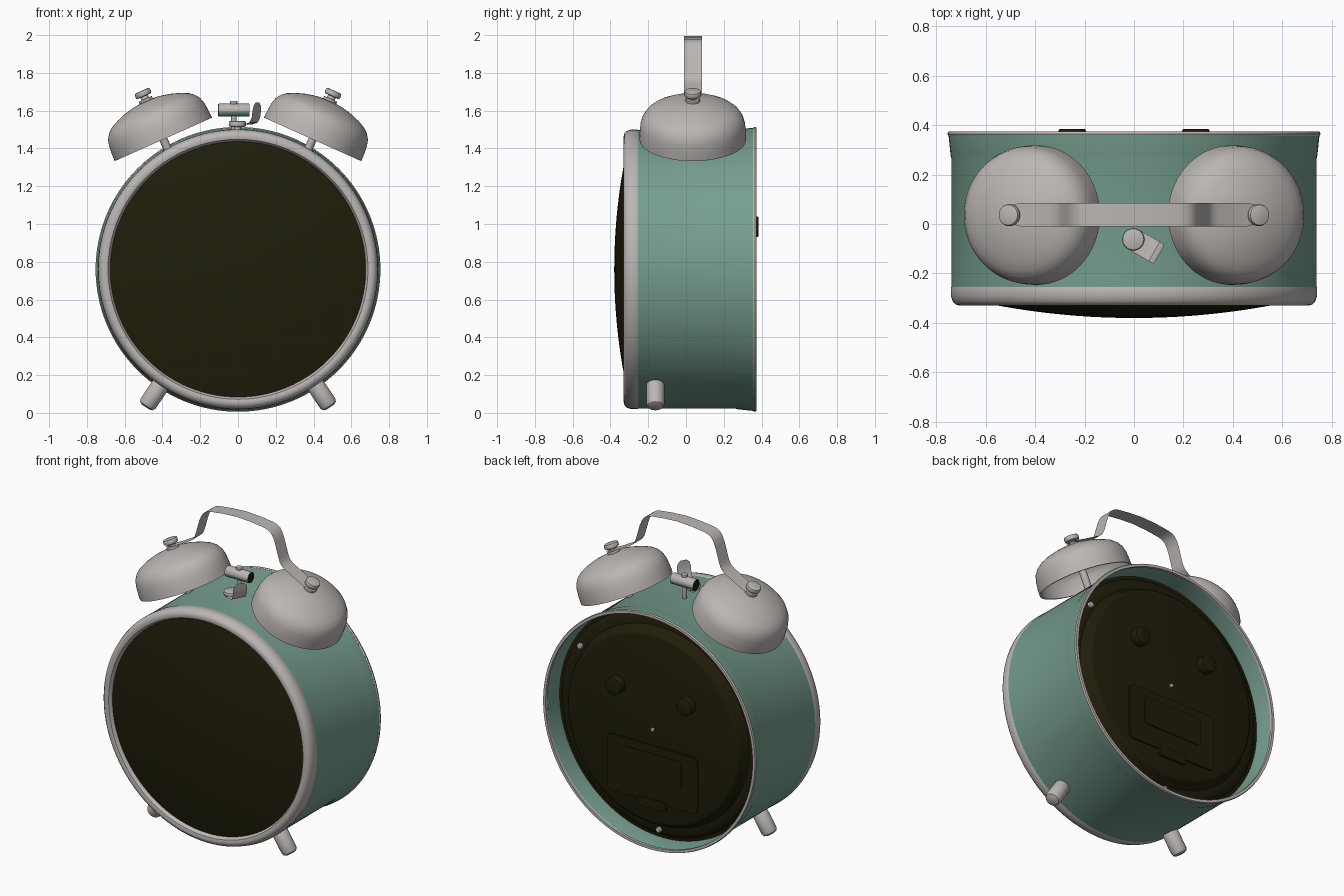
import bpy, bmesh, math
from mathutils import Matrix

if "Cube" in bpy.data.objects:
    bpy.data.objects.remove(bpy.data.objects["Cube"])


def material(name, col):
    m = bpy.data.materials.new(name)
    m.diffuse_color = (*col, 1)
    m.use_nodes = True
    m.node_tree.nodes["Principled BSDF"].inputs["Base Color"].default_value = m.diffuse_color
    return m


SILVER = material("brushed_silver", (0.50, 0.47, 0.45))
TEAL = material("teal_enamel", (0.18, 0.34, 0.27))
DARK = material("dark_brown", (0.014, 0.012, 0.003))
CZ = 0.76                                       # height of the case axis
Y_AXIS = Matrix.Translation((0, 0, CZ)) @ Matrix.Rotation(-math.pi / 2, 4, 'X')


def finish(bm, name, mat, matrix=Matrix(), angle=35):
    bmesh.ops.remove_doubles(bm, verts=bm.verts, dist=1e-5)
    bmesh.ops.recalc_face_normals(bm, faces=bm.faces)
    me = bpy.data.meshes.new(name)
    bm.to_mesh(me)
    bm.free()
    me.transform(matrix)
    me.materials.append(mat)
    for p in me.polygons:
        p.use_smooth = True
    me.set_sharp_from_angle(angle=math.radians(angle))
    ob = bpy.data.objects.new(name, me)
    bpy.context.collection.objects.link(ob)
    return ob


def lathe(name, profile, mat, matrix=Matrix(), n=96, closed=False):
    """Revolve (radius, height) points around local z."""
    bm = bmesh.new()
    rings = [[bm.verts.new((r * math.cos(2 * math.pi * i / n),
                            r * math.sin(2 * math.pi * i / n), h))
              for i in range(n)] for r, h in profile]
    pairs = list(zip(rings, rings[1:])) + ([(rings[-1], rings[0])] if closed else [])
    for a, b in pairs:
        for i in range(n):
            j = (i + 1) % n
            bm.faces.new((a[i], a[j], b[j], b[i]))
    bmesh.ops.dissolve_degenerate(bm, edges=bm.edges, dist=1e-6)
    return finish(bm, name, mat, matrix)


def rod(name, r, h0, h1, mat, matrix=Matrix(), bev=0.006, n=32):
    """Cylinder along local z with rounded rims."""
    return lathe(name, [(0, h0), (r - bev, h0), (r - bev * .3, h0 + bev * .3), (r, h0 + bev),
                        (r, h1 - bev), (r - bev * .3, h1 - bev * .3), (r - bev, h1), (0, h1)],
                 mat, matrix, n)


def band(name, path, widths, thick, mat, matrix=Matrix()):
    """Flat metal strip following an x/z path, with its width along y."""
    bm = bmesh.new()
    rows = [[bm.verts.new((x, s * w / 2, z)) for s in (-1, 1)]
            for (x, z), w in zip(path, widths)]
    for a, b in zip(rows, rows[1:]):
        bm.faces.new((a[0], a[1], b[1], b[0]))
    bmesh.ops.solidify(bm, geom=bm.faces[:], thickness=thick)
    return finish(bm, name, mat, matrix)


def plate(name, x, z, y, w, h, d, mat, corner=0.02):
    """Thin panel with rounded corners on the back."""
    bm = bmesh.new()
    bmesh.ops.create_cube(bm, size=1, matrix=Matrix.Translation((x, y, z)) @ Matrix.Diagonal((w, d, h, 1)))
    edges = [e for e in bm.edges if abs(e.verts[0].co.y - e.verts[1].co.y) > d * .5]
    bmesh.ops.bevel(bm, geom=edges, offset=corner, segments=4, affect='EDGES', profile=0.5)
    return finish(bm, name, mat)


# case: open flared drum, front bezel, rear lip, domed glass
lathe("case_shell", [(.70, -.27), (.738, -.27), (.738, .265), (.741, .275), (.750, .362),
                     (.740, .362), (.726, .27), (.726, .24), (.70, .24)], TEAL, Y_AXIS, 128)
lathe("rear_lip", [(.733, .356), (.750, .356), (.754, .364), (.750, .374), (.733, .374)],
      SILVER, Y_AXIS, 128, closed=True)
lathe("front_bezel", [(.736, -.25), (.740, -.258), (.740, -.29), (.733, -.312), (.720, -.326),
                      (.703, -.33), (.688, -.326), (.678, -.314), (.674, -.29), (.674, -.25)],
      SILVER, Y_AXIS, 128, closed=True)
lathe("dark_glass", [(.685 * i / 12, -.38 + (.685 * i / 12) ** 2 * .166) for i in range(13)],
      DARK, Y_AXIS, 96)

# back plate with knobs, screws and battery door
lathe("back_plate", [(.727, .242), (.706, .245), (.695, .258), (.68, .268), (.635, .270), (.622, .282),
                     (.612, .318), (.60, .330), (.585, .334), (0, .334)], DARK, Y_AXIS, 96)
for x in (-.25, .25):
    rod("setting_knob", .055, .32, .384, DARK, Matrix.Translation((x, 0, .225)) @ Y_AXIS)
for a in (33, 270):
    rod("back_screw", .018, .25, .286, SILVER,
        Matrix.Translation((.665 * math.cos(math.radians(a)), 0, .665 * math.sin(math.radians(a)))) @ Y_AXIS, n=16)
rod("centre_pin", .012, .32, .345, SILVER, Y_AXIS, bev=.003, n=16)
plate("battery_door", 0, CZ - .28, .336, .64, .36, .014, DARK, .03)
plate("battery_door_panel", 0, CZ - .24, .342, .42, .18, .014, DARK, .02)
plate("battery_latch", 0, CZ - .47, .342, .20, .06, .02, DARK, .012)

bell = [(.282, 0), (.281, .04), (.277, .085), (.268, .118), (.250, .146), (.225, .167),
        (.185, .187), (.13, .206), (.07, .219), (0, .224)]
inner = [(max(r - .01, 0), h - (.01 if h > .1 else 0)) for r, h in reversed(bell)]
for s in (-1, 1):
    # bells with mounting posts and cap screws
    tilt = Matrix.Translation((s * .395, .036, 1.448)) @ Matrix.Rotation(s * .42, 4, 'Y')
    lathe("bell", bell + inner, SILVER, tilt)
    rod("bell_post", .022, -.11, .26, SILVER, tilt, n=24)
    rod("bell_washer", .038, .218, .235, SILVER, tilt, bev=.004)
    rod("bell_cap", .044, .250, .282, SILVER, tilt, bev=.009)
    # short round feet
    foot = Matrix.Translation((0, -.162, CZ)) @ Matrix.Rotation(math.pi - s * .59, 4, 'Y')
    rod("foot", .048, .70, .878, SILVER, foot, bev=.024)

# carrying handle
half = [(-.522, 1.657), (-.46, 1.682), (-.34, 1.749), (-.317, 1.765), (-.303, 1.785), (-.294, 1.81),
        (-.268, 1.90), (-.256, 1.93), (-.24, 1.955), (-.218, 1.971), (-.19, 1.979), (-.10, 1.990)]
path = half + [(0, 1.996)] + [(-x, z) for x, z in reversed(half)]
band("carrying_handle", path, [.06] + [.095] * (len(path) - 2) + [.06], .011, SILVER,
     Matrix.Translation((0, .038, 0)))

# hammer between the bells: stem, barrel with dark ends and teal underside
stem = Matrix.Translation((-.022, .045, 0))
rod("hammer_stem", .014, 1.46, 1.65, SILVER, stem, bev=.003, n=16)
rod("hammer_nut", .02, 1.635, 1.652, SILVER, stem, bev=.004, n=16)
barrel = rod("hammer_barrel", .034, -.083, .083, SILVER,
             Matrix.Translation((-.022, .045, 1.603)) @ Matrix.Rotation(math.pi / 2, 4, 'Y'), bev=.004)
barrel.data.materials.append(DARK)
barrel.data.materials.append(TEAL)
for p in barrel.data.polygons:
    if abs(p.normal.x) > .9:
        p.material_index = 1
    elif p.normal.z < -.1:
        p.material_index = 2

# alarm lever: pivot button and bent thumb tab
pivot = Matrix.Translation((-.003, -.062, 0))
rod("lever_pivot", .018, 1.46, 1.53, SILVER, pivot, bev=.003, n=16)
rod("lever_button", .045, 1.514, 1.546, SILVER, pivot, bev=.008)
band("lever_tab", [(0, 1.528), (.07, 1.528), (.098, 1.538), (.112, 1.56), (.118, 1.60), (.121, 1.625), (.122, 1.642)],
     [.09, .09, .09, .09, .09, .078, .04], .012, SILVER, pivot @ Matrix.Rotation(-.52, 4, 'Z'))
